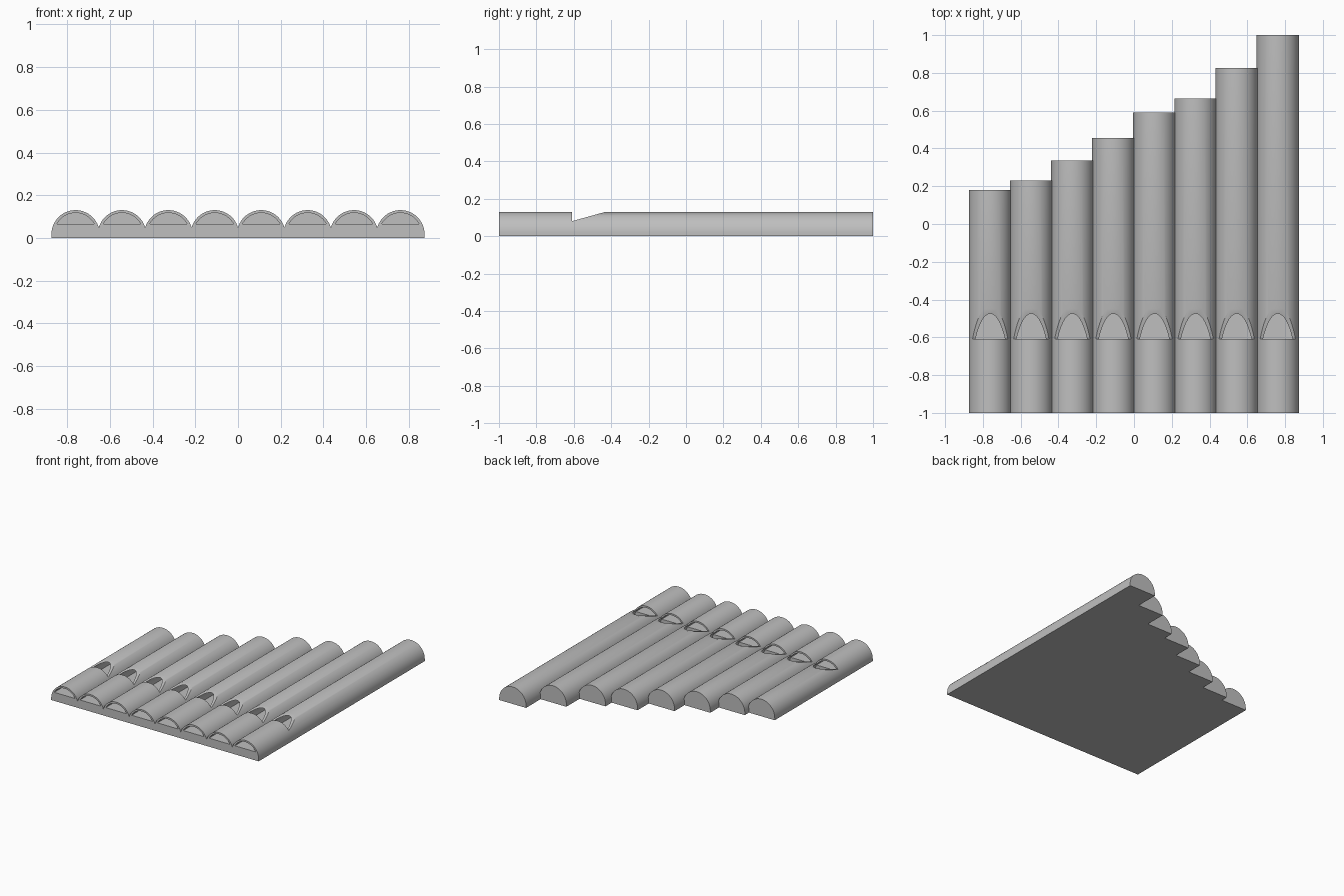
import bpy, bmesh, math

if "Cube" in bpy.data.objects:
    bpy.data.objects.remove(bpy.data.objects["Cube"])

PITCH, R, BORE, CZ = 0.2175, 0.113, 0.1005, 0.017
MOUTH = -0.61
ENDS = [0.18, 0.23, 0.335, 0.455, 0.59, 0.665, 0.825, 1.0]

grey = bpy.data.materials.new("grey plastic")
grey.diffuse_color = (0.52, 0.52, 0.52, 1)
grey.use_nodes = True
grey.node_tree.nodes["Principled BSDF"].inputs["Base Color"].default_value = grey.diffuse_color


def prism(name, pts, axis, lo, hi):
    """Extrude a closed profile along x (profile in y,z) or y (profile in x,z)."""
    bm = bmesh.new()
    place = (lambda p, t: (t, *p)) if axis == "x" else (lambda p, t: (p[0], t, p[1]))
    rings = [[bm.verts.new(place(p, t)) for p in pts] for t in (lo, hi)]
    n = len(pts)
    for i in range(n):
        j = (i + 1) % n
        bm.faces.new((rings[0][i], rings[0][j], rings[1][j], rings[1][i]))
    for ring in rings:
        bm.faces.new(ring)
    bmesh.ops.recalc_face_normals(bm, faces=bm.faces)
    me = bpy.data.meshes.new(name)
    bm.to_mesh(me)
    bm.free()
    me.materials.append(grey)
    ob = bpy.data.objects.new(name, me)
    bpy.context.collection.objects.link(ob)
    return ob


def dome(cx, r, floor, steps=40):
    """Round-topped profile with a flat floor."""
    a = math.asin(max(0, (floor - CZ) / r))
    pts = [(cx + r * math.cos(t), CZ + r * math.sin(t))
           for t in (a + (math.pi - 2 * a) * i / steps for i in range(steps + 1))]
    if floor < CZ:
        pts += [(cx - r, floor), (cx + r, floor)]
    return pts


def combine(target, tool, operation):
    """Apply a boolean and discard the tool."""
    mod = target.modifiers.new("cut", "BOOLEAN")
    mod.operation, mod.solver, mod.object = operation, "EXACT", tool
    bpy.context.view_layer.objects.active = target
    bpy.ops.object.modifier_apply(modifier=mod.name)
    bpy.data.objects.remove(tool)


centres = [(i - 3.5) * PITCH for i in range(len(ENDS))]

# Row of half-round pipes, merged into one body
body = None
for cx, end in zip(centres, ENDS):
    pipe = prism("pipe_body", dome(cx, R, 0), "y", -1, end)
    if body is None:
        body = pipe
    else:
        combine(body, pipe, "UNION")

# Hollow bore behind the mouth, and the shallow windway in front of it
for cx, end in zip(centres, ENDS):
    combine(body, prism("bore", dome(cx, BORE, 0.012), "y", MOUTH - 0.001, end - 0.03), "DIFFERENCE")
    combine(body, prism("windway", dome(cx, BORE - 0.0005, 0.065), "y", -1.1, MOUTH + 0.01), "DIFFERENCE")

# Sloping sound notch across all pipes
notch = prism("notch", [(MOUTH, 0.08), (MOUTH, 0.2), (-0.178, 0.2)], "x", -1, 1)
combine(body, notch, "DIFFERENCE")

bpy.ops.object.select_all(action="DESELECT")
body.select_set(True)
bpy.context.view_layer.objects.active = body
bpy.ops.object.shade_smooth_by_angle(angle=math.radians(30))
